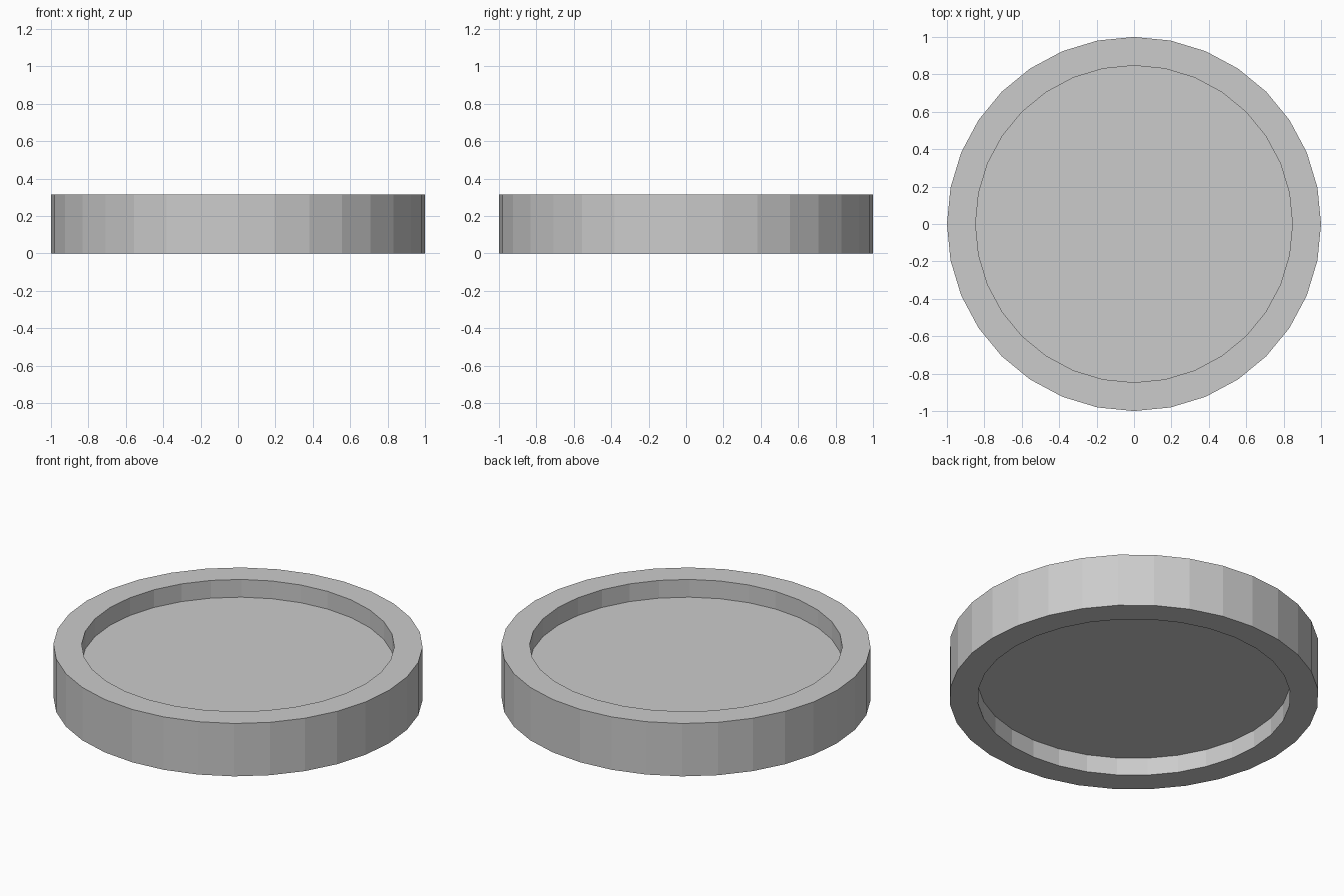
import bpy, bmesh
from math import cos, sin, tau

if "Cube" in bpy.data.objects:
    bpy.data.objects.remove(bpy.data.objects["Cube"])

SIDES = 32
OUTER, INNER = 1.0, 0.847
HEIGHT, RECESS = 0.316, 0.106

bm = bmesh.new()


def ring(radius, z):
    return [bm.verts.new((radius * cos(tau * i / SIDES), radius * sin(tau * i / SIDES), z))
            for i in range(SIDES)]


# Profile from the underside panel, around the rim, to the top panel
profile = [(INNER, RECESS), (INNER, 0), (OUTER, 0),
           (OUTER, HEIGHT), (INNER, HEIGHT), (INNER, HEIGHT - RECESS)]
rings = [ring(r, z) for r, z in profile]
for a, b in zip(rings, rings[1:]):
    for i in range(SIDES):
        j = (i + 1) % SIDES
        bm.faces.new((a[i], a[j], b[j], b[i]))

# Recessed flat panels on both sides
bm.faces.new(rings[0])
bm.faces.new(rings[-1])
bmesh.ops.recalc_face_normals(bm, faces=bm.faces[:])

mesh = bpy.data.meshes.new("recessed_disc")
bm.to_mesh(mesh)
bm.free()
bpy.context.collection.objects.link(bpy.data.objects.new("recessed_disc", mesh))
